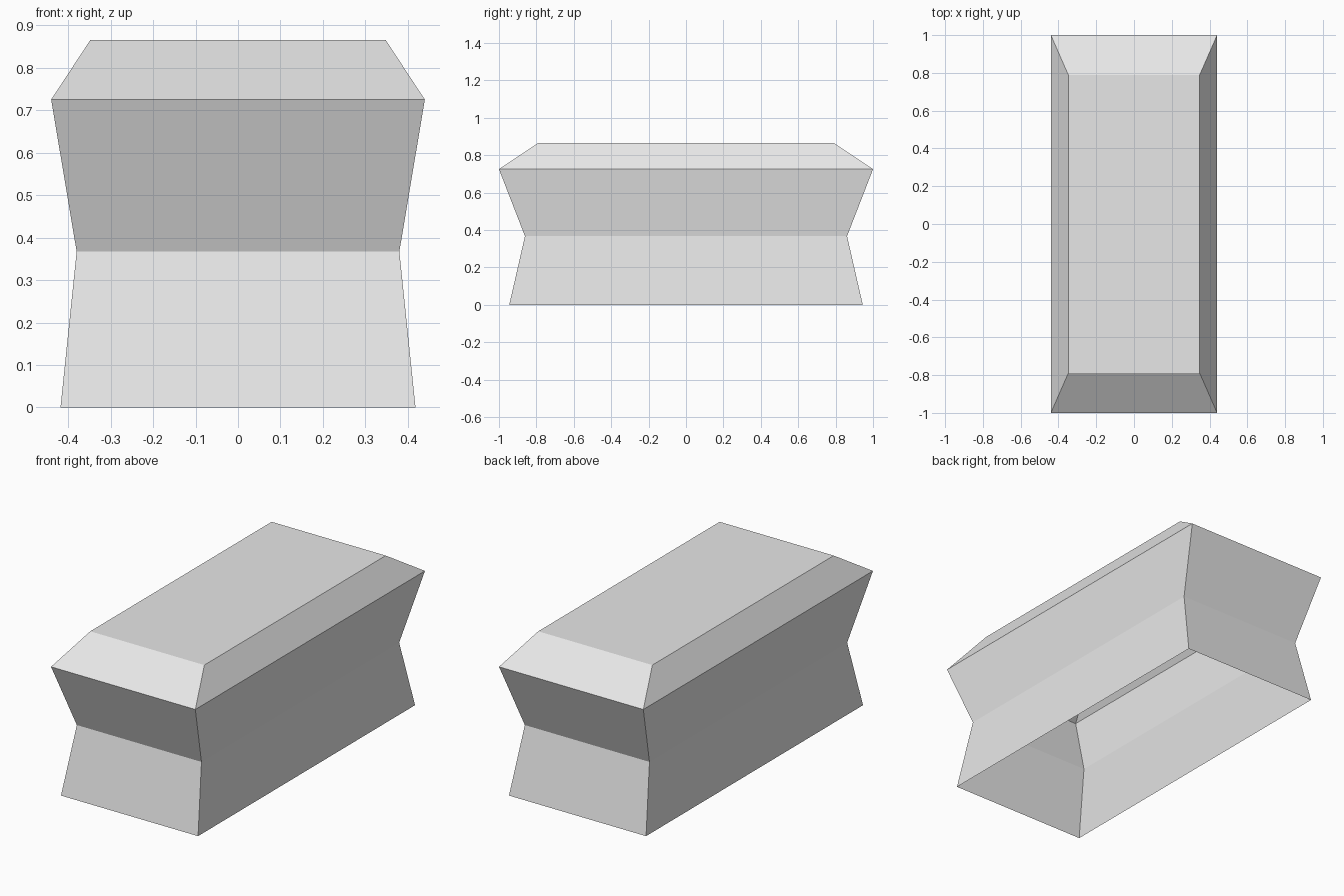
import bpy
import bmesh

cube = bpy.data.objects.get("Cube")
if cube:
    bpy.data.objects.remove(cube, do_unlink=True)

# Plain grey material
grey = bpy.data.materials.new("light_grey")
grey.use_nodes = True
colour = (0.8, 0.8, 0.8, 1)
grey.diffuse_color = colour
grey.node_tree.nodes["Principled BSDF"].inputs["Base Color"].default_value = colour

# Rectangular sections from base to top: half width, half length, height
SECTIONS = [
    (0.418, 0.945, 0.0),    # open base
    (0.38, 0.861, 0.367),   # waist
    (0.44, 1.0, 0.725),     # shoulder
    (0.348, 0.79, 0.865),   # flat top
]
CORNERS = [(-1, -1), (1, -1), (1, 1), (-1, 1)]

# Hollow body: walls between successive sections, closed only at the top
bm = bmesh.new()
rings = [[bm.verts.new((sx * w, sy * l, z)) for sx, sy in CORNERS]
         for w, l, z in SECTIONS]
for low, high in zip(rings, rings[1:]):
    for i in range(4):
        j = (i + 1) % 4
        bm.faces.new((low[i], low[j], high[j], high[i]))
bm.faces.new(rings[-1])

mesh = bpy.data.meshes.new("waisted_block")
bm.to_mesh(mesh)
bm.free()
mesh.materials.append(grey)
body = bpy.data.objects.new("waisted_block", mesh)
bpy.context.collection.objects.link(body)
